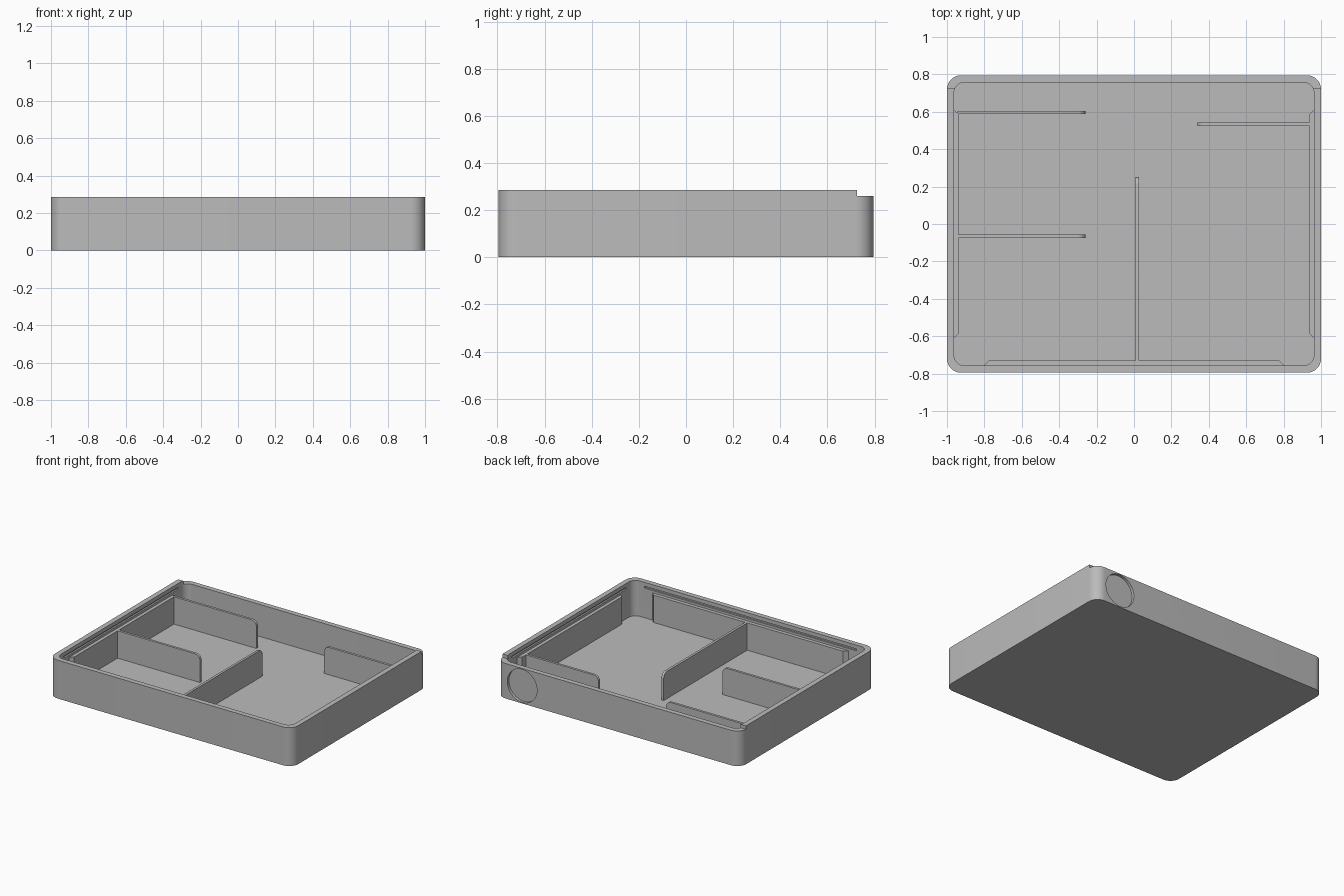
import bpy, bmesh, math

cube = bpy.data.objects.get("Cube")
if cube:
    bpy.data.objects.remove(cube, do_unlink=True)

grey = bpy.data.materials.new("plain grey")
grey.use_nodes = True
COLOUR = (0.5, 0.5, 0.5, 1)
grey.diffuse_color = COLOUR
grey.node_tree.nodes["Principled BSDF"].inputs["Base Color"].default_value = COLOUR

HALF_X, HALF_Y, HEIGHT = 1.0, 0.795, 0.285
WALL, FLOOR, SHELF = 0.038, 0.022, 0.225
IN_X, IN_Y = HALF_X - WALL, HALF_Y - WALL


def prism(name, outline, z0, z1, place=lambda u, v, w: (u, v, w)):
    """Extrude a flat outline between two heights, with an optional axis swap."""
    bm = bmesh.new()
    low = [bm.verts.new(place(u, v, z0)) for u, v in outline]
    high = [bm.verts.new(place(u, v, z1)) for u, v in outline]
    bm.faces.new(low)
    bm.faces.new(high)
    n = len(outline)
    for i in range(n):
        j = (i + 1) % n
        bm.faces.new((low[i], low[j], high[j], high[i]))
    bmesh.ops.recalc_face_normals(bm, faces=bm.faces)
    mesh = bpy.data.meshes.new(name)
    bm.to_mesh(mesh)
    bm.free()
    mesh.materials.append(grey)
    obj = bpy.data.objects.new(name, mesh)
    bpy.context.collection.objects.link(obj)
    return obj


def arc(cx, cy, r, start, end, steps=10):
    return [(cx + r * math.cos(math.radians(start + (end - start) * i / steps)),
             cy + r * math.sin(math.radians(start + (end - start) * i / steps)))
            for i in range(steps + 1)]


def rounded(hx, hy, r):
    points = []
    for k, (sx, sy) in enumerate(((1, 1), (-1, 1), (-1, -1), (1, -1))):
        points += arc(sx * (hx - r), sy * (hy - r), r, 90 * k, 90 * k + 90)
    return points


def rect(x0, x1, y0, y1):
    return [(x0, y0), (x1, y0), (x1, y1), (x0, y1)]


def smooth(obj):
    bpy.ops.object.select_all(action='DESELECT')
    obj.select_set(True)
    bpy.context.view_layer.objects.active = obj
    bpy.ops.object.shade_smooth_by_angle(angle=math.radians(30))


def cut(obj, cutter):
    cutter.hide_render = True
    mod = obj.modifiers.new("cut", 'BOOLEAN')
    mod.operation, mod.solver, mod.object = 'DIFFERENCE', 'EXACT', cutter
    bpy.context.view_layer.objects.active = obj
    bpy.ops.object.modifier_apply(modifier=mod.name)
    bpy.data.objects.remove(cutter, do_unlink=True)


# Tray shell: rounded block, hollowed
tray = prism("tray_shell", rounded(HALF_X, HALF_Y, 0.075), 0, HEIGHT)
cut(tray, prism("cavity_cutter", rounded(IN_X, IN_Y, 0.055), FLOOR, 0.5))

# Lowered rim along the back wall
cut(tray, prism("back_rim_cutter", rect(-1.2, 1.2, 0.725, 1), 0.26, 0.5))

# Narrow lid grooves inside the front and side walls
G = 0.012
cut(tray, prism("front_groove_cutter", rect(-0.87, 0.87, -IN_Y - G, -IN_Y + G), 0.242, 0.256))
for s in (-1, 1):
    xs = sorted((s * (IN_X - G), s * (IN_X + G)))
    cut(tray, prism("side_groove_cutter", rect(*xs, -0.67, 0.67), 0.242, 0.256))

# Round shallow recess on the back wall
cut(tray, prism("recess_cutter", arc(0.79, 0.13, 0.122, 0, 354.375, 63),
                HALF_Y - 0.02, 1, lambda u, v, w: (u, w, v)))
smooth(tray)


# Inner ledges with bevelled ends
def ledge(name, half, wall, thick, place):
    outline = [(-half, wall + 0.004), (half, wall + 0.004), (half, wall),
               (half - thick, wall - thick), (thick - half, wall - thick), (-half, wall)]
    prism(name, outline, FLOOR - 0.005, SHELF, place)


ledge("front_ledge", 0.805, IN_Y, 0.027, lambda u, v, w: (u, -v, w))
ledge("left_ledge", 0.61, IN_X, 0.025, lambda u, v, w: (v, u, w))
ledge("right_ledge", 0.61, IN_X, 0.025, lambda u, v, w: (-v, u, w))


# Dividers: thin upright plates with a rounded top corner at the free end
def divider(name, root, tip, centre, along_x, thick=0.018):
    s = 1 if tip > root else -1
    r = 0.04
    corner = [(tip - s * (r - u), SHELF - r + v) for u, v in arc(0, 0, r, 0, 90)]
    outline = [(root, FLOOR - 0.005), (tip, FLOOR - 0.005)]
    outline += [(tip - s * r + s * u, SHELF - r + v) for u, v in arc(0, 0, r, 0, 90)]
    outline.append((root, SHELF))
    place = (lambda u, v, w: (u, w, v)) if along_x else (lambda u, v, w: (w, u, v))
    smooth(prism(name, outline, centre - thick / 2, centre + thick / 2, place))


divider("back_right_divider", -0.945, -0.26, 0.596, True)
divider("middle_right_divider", -0.945, -0.26, -0.066, True)
divider("left_divider", 0.945, 0.34, 0.533, True)
divider("centre_divider", -0.74, 0.25, 0.017, False)
